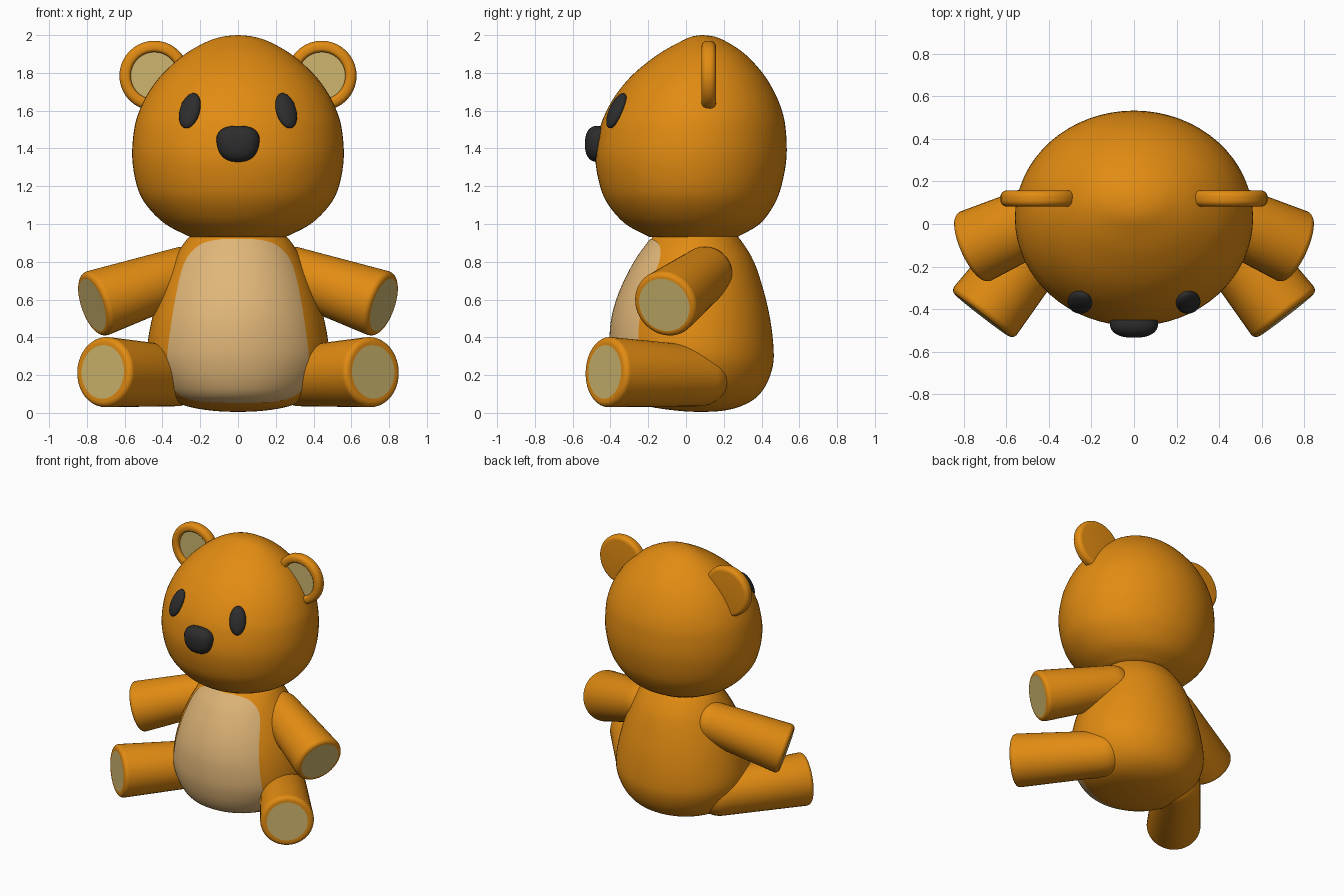
import bpy, bmesh, math
from math import sin, cos, pi, sqrt
from mathutils import Vector, Matrix

cube = bpy.data.objects.get("Cube")
if cube:
    bpy.data.objects.remove(cube, do_unlink=True)


def material(name, r, g, b):
    m = bpy.data.materials.new(name)
    m.use_nodes = True
    m.diffuse_color = (r, g, b, 1)
    m.node_tree.nodes["Principled BSDF"].inputs["Base Color"].default_value = (r, g, b, 1)
    return m


FUR = material("orange fur", .76, .26, .006)
PAD = material("tan pad", .62, .47, .16)
BELLY = material("peach belly", .75, .47, .19)
DARK = material("charcoal", .026, .026, .026)


def finish(name, bm, mats, matrix=None):
    bmesh.ops.remove_doubles(bm, verts=bm.verts, dist=1e-5)
    bmesh.ops.recalc_face_normals(bm, faces=bm.faces)
    mesh = bpy.data.meshes.new(name)
    bm.to_mesh(mesh)
    bm.free()
    for m in mats:
        mesh.materials.append(m)
    ob = bpy.data.objects.new(name, mesh)
    bpy.context.collection.objects.link(ob)
    if matrix:
        ob.matrix_world = matrix
    bpy.ops.object.select_all(action='DESELECT')
    ob.select_set(True)
    bpy.context.view_layer.objects.active = ob
    bpy.ops.object.shade_smooth_by_angle(angle=math.radians(40))
    return ob


def skin(rows, closed=True, inset_from=None):
    """Bridge rows of points; rows from inset_from on get the second material."""
    bm = bmesh.new()
    grid = [[bm.verts.new(p) for p in row] for row in rows]
    n = len(rows[0])
    for i in range(len(grid) - 1):
        for j in range(n if closed else n - 1):
            k = (j + 1) % n
            f = bm.faces.new((grid[i][j], grid[i][k], grid[i + 1][k], grid[i + 1][j]))
            f.material_index = int(inset_from is not None and i >= inset_from)
    if closed:
        for row, rev in ((grid[0], True), (grid[-1], False)):
            if (row[0].co - row[n // 2].co).length > 1e-4:
                bm.faces.new(row[::-1] if rev else row)
    return bm


def smooth(points, steps=4):
    """Catmull-Rom resampling of a list of tuples."""
    pts = [Vector(p) for p in points]
    pts = [pts[0] * 2 - pts[1]] + pts + [pts[-1] * 2 - pts[-2]]
    out = []
    for a, b, c, d in zip(pts, pts[1:], pts[2:], pts[3:]):
        for s in range(steps):
            t = s / steps
            out.append(b + (c - a) * t / 2 + (a * 2 - b * 5 + c * 4 - d) * t * t / 2
                       + (b * 3 - a - c * 3 + d) * t ** 3 / 2)
    return out + [pts[-2]]


def loft(name, sections, segs=64):
    rows = []
    for z, w, front, back in sections:
        mid, half = (front + back) / 2, (back - front) / 2
        rows.append([(w * cos(2 * pi * j / segs), mid + half * sin(2 * pi * j / segs), z)
                     for j in range(segs)])
    return finish(name, skin(rows), [FUR])


def revolve(name, profile, mats, matrix, inset_from, segs=40):
    rows = [[(r * cos(2 * pi * j / segs), r * sin(2 * pi * j / segs), h) for j in range(segs)]
            for r, h in profile]
    return finish(name, skin(rows, inset_from=inset_from), mats, matrix)


def arc(r, h, radius, a0, a1, steps=6):
    angles = [math.radians(a0 + (a1 - a0) * i / steps) for i in range(steps + 1)]
    return [(r + radius * cos(a), h + radius * sin(a)) for a in angles]


def limb(name, root, tip, r0, r1, pad):
    """Tapered limb with a rounded root, a soft rim and a flat pad."""
    root, tip = Vector(root), Vector(tip)
    length, rim = (tip - root).length, .03
    profile = arc(0, 0, r0, -90, 0, 10) + arc(r1 - rim, length - rim, rim, 0, 90)
    profile.append((pad, length))
    start = len(profile) - 1
    profile.append((0, length))
    matrix = Matrix.Translation(root) @ (tip - root).to_track_quat('Z', 'Y').to_matrix().to_4x4()
    revolve(name, profile, [FUR, PAD], matrix, start)


# Head sections: height, half width, front, back
head = smooth([(.93, .25, -.19, .27), (1, .385, -.32, .39), (1.1, .485, -.41, .465),
               (1.2, .535, -.455, .505), (1.35, .56, -.48, .532), (1.5, .55, -.458, .528),
               (1.6, .522, -.42, .508), (1.7, .472, -.36, .467), (1.8, .395, -.272, .405),
               (1.9, .28, -.145, .312), (1.965, .165, -.03, .215), (1.992, .08, .03, .15),
               (2, .005, .08, .09)])
loft("head", head)

# Body sections
body = smooth([(.005, .02, .06, .1), (.012, .14, -.05, .2), (.035, .27, -.2, .29),
               (.08, .36, -.31, .37), (.15, .425, -.36, .425), (.25, .47, -.39, .46),
               (.35, .48, -.4, .463), (.5, .455, -.39, .445), (.65, .41, -.345, .41),
               (.8, .345, -.27, .36), (.9, .285, -.2, .3), (.95, .24, -.16, .26)])
loft("body", body)


def body_front(x, z):
    for a, b in zip(body, body[1:]):
        if a[0] <= z <= b[0]:
            _, w, front, back = a.lerp(b, (z - a[0]) / (b[0] - a[0]))
            break
    return (front + back) / 2 - (back - front) / 2 * sqrt(max(0, 1 - (x / w) ** 2))


# Belly patch following the body surface
outline = smooth([(.053, .06), (.058, .18), (.08, .28), (.13, .345), (.2, .37), (.3, .375),
                  (.45, .357), (.6, .333), (.75, .3), (.83, .265), (.885, .21), (.91, .15),
                  (.92, .08)])
cols = 32
patch = []
for z, w in outline:
    xs = [w * sin(pi * (j / cols - .5)) for j in range(cols + 1)]
    patch.append([(x, body_front(x, z) - .006, z) for x in xs])
finish("belly_patch", skin(patch, closed=False), [BELLY])


def ellipsoid(name, size, matrix, square=1.0):
    bm = bmesh.new()
    bmesh.ops.create_uvsphere(bm, u_segments=32, v_segments=20, radius=1)
    for v in bm.verts:
        v.co = Vector([math.copysign(abs(c) ** square, c) * s for c, s in zip(v.co, size)])
        v.co.x *= 1 + .12 * v.co.z / size[2] * (square < 1)
    return finish(name, bm, [DARK], matrix)


ellipsoid("nose", (.112, .072, .096), Matrix.Translation((0, -.463, 1.424)), .8)

# Paired parts
ear_profile = ([(0, -.038)] + arc(.155, -.008, .03, -90, 0) + arc(.155, .008, .03, 0, 90)
               + arc(.145, .018, .02, 90, 180) + [(.125, .008), (0, .008)])
for side, s in (("left", 1), ("right", -1)):
    limb(side + "_arm", (s * .29, .1, .735), (s * .77, -.115, .572), .145, .178, .145)
    limb(side + "_leg", (s * .33, .07, .195), (s * .716, -.43, .217), .16, .186, .142)
    ear_matrix = Matrix.Translation((s * .443, .12, 1.785)) @ Matrix.Rotation(pi / 2, 4, 'X')
    revolve(side + "_ear", ear_profile, [FUR, PAD], ear_matrix, len(ear_profile) - 2)
    up = Vector((-s * .045, .08, .19)).normalized()
    out = Vector((s * .42, -.85, .4))
    out = (out - up * out.dot(up)).normalized()
    turn = Matrix((-out.cross(up), -out, up)).transposed().to_4x4()
    turn = Matrix((up.cross(out), -out, up)).transposed().to_4x4()
    ellipsoid(side + "_eye", (.058, .034, .102),
              Matrix.Translation((s * .255, -.368, 1.6)) @ turn)
